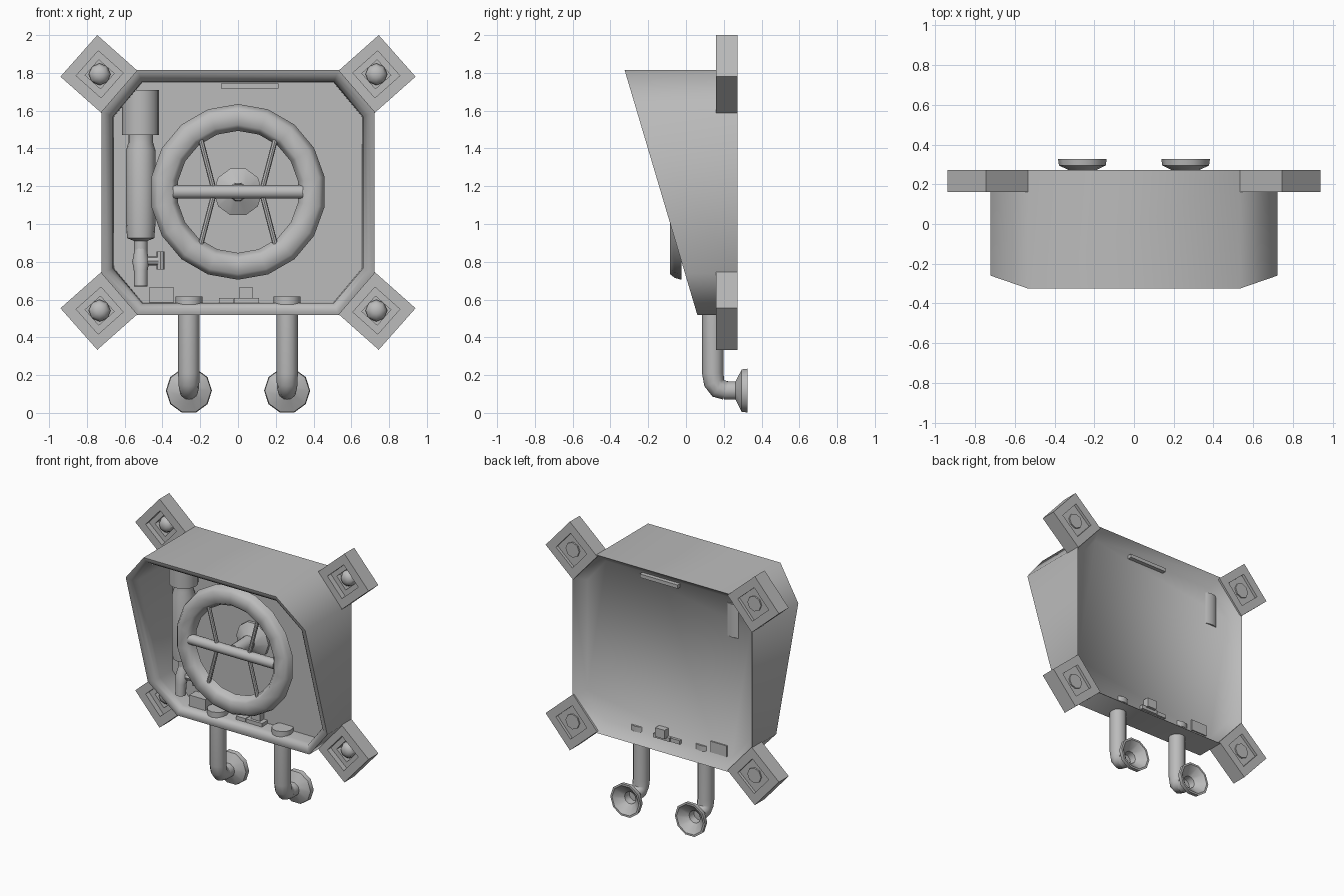
import bpy, bmesh, math
from mathutils import Vector, Matrix

if "Cube" in bpy.data.objects:
    bpy.data.objects.remove(bpy.data.objects["Cube"], do_unlink=True)

steel = bpy.data.materials.new("grey_steel")
steel.use_nodes = True
GREY = (0.5, 0.5, 0.5, 1)
steel.diffuse_color = GREY
steel.node_tree.nodes["Principled BSDF"].inputs["Base Color"].default_value = GREY

MID = 1.167                      # height of the housing centre
X, Y, Z = Vector((1, 0, 0)), Vector((0, 1, 0)), Vector((0, 0, 1))


def finish(name, bm, angle=40):
    bmesh.ops.recalc_face_normals(bm, faces=bm.faces)
    mesh = bpy.data.meshes.new(name)
    bm.to_mesh(mesh)
    bm.free()
    mesh.materials.append(steel)
    ob = bpy.data.objects.new(name, mesh)
    bpy.context.collection.objects.link(ob)
    bpy.ops.object.select_all(action='DESELECT')
    ob.select_set(True)
    bpy.context.view_layer.objects.active = ob
    if angle:
        bpy.ops.object.shade_smooth_by_angle(angle=math.radians(angle))
    return ob


def loft(name, rings, angle=40, closed=False):
    """Skin a row of equal rings, capping the ends unless the row is closed."""
    bm = bmesh.new()
    rows = [[bm.verts.new(p) for p in ring] for ring in rings]
    pairs = list(zip(rows, rows[1:])) + ([(rows[-1], rows[0])] if closed else [])
    for a, b in pairs:
        for i in range(len(a)):
            j = (i + 1) % len(a)
            bm.faces.new((a[i], a[j], b[j], b[i]))
    if not closed:
        bm.faces.new(rows[0])
        bm.faces.new(rows[-1])
    return finish(name, bm, angle)


def sweep(name, path, radii, sides=12, side=X, axis=None, angle=40):
    """Round sections along a path; a fixed axis turns it into a lathe."""
    path = [Vector(p) for p in path]
    rings = []
    for k, p in enumerate(path):
        t = axis or (path[min(k + 1, len(path) - 1)] - path[max(k - 1, 0)]).normalized()
        v = t.cross(side)
        r = radii[k] if isinstance(radii, (list, tuple)) else radii
        turns = [2 * math.pi * i / sides for i in range(sides)]
        rings.append([p + r * (math.cos(a) * side + math.sin(a) * v) for a in turns])
    return loft(name, rings, angle)


def box(name, lo, hi):
    lo, hi = Vector(lo), Vector(hi)
    bm = bmesh.new()
    bmesh.ops.create_cube(bm, size=1, matrix=Matrix.Translation((lo + hi) / 2)
                          @ Matrix.Diagonal((hi - lo).to_4d()))
    return finish(name, bm, 0)


# Housing: octagonal shell with a sloping front and a recessed back panel
def octagon(inset, depth):
    w, h = 0.723 - inset, 0.648 - inset
    cx, cz = 0.19 - 0.59 * inset, 0.22 - 0.59 * inset
    quarter = [(w, h - cz), (w - cx, h)]
    pts = quarter + [(-x, z) for x, z in reversed(quarter)]
    pts += [(-x, -z) for x, z in pts]
    return [(x, depth(z + MID), z + MID) for x, z in pts]


def slope(push):
    return lambda z: -0.325 + (1.815 - z) * 0.297 + push


def flat(y):
    return lambda z: y


loft("housing", [octagon(0.065, flat(0.195)), octagon(0, flat(0.273)),
                 octagon(0, slope(0)), octagon(0.014, slope(0)),
                 octagon(0.035, slope(0.008)), octagon(0.055, slope(0.03)),
                 octagon(0.062, slope(0.06)), octagon(0.066, flat(0.185))], 60)

# Corner brackets with stepped recesses and round bolts
SQUARE = ((0.0125, 0.2075), (0.2075, -0.0125), (-0.0125, -0.2075), (-0.2075, 0.0125))
for sx, across in ((-1, "right"), (1, "left")):
    for sz, level in ((-1, "lower"), (1, "upper")):
        cx, cz = sx * 0.7325, MID + sz * 0.6255
        layers = ((0.37, 0.24), (0.37, 0.2), (0.6, 0.2), (0.6, 0.16), (1, 0.16),
                  (1, 0.273), (0.6, 0.273), (0.6, 0.252))
        loft(f"{level}_{across}_bracket",
             [[(cx + sx * s * x, y, cz + sz * s * z) for x, z in SQUARE]
              for s, y in layers], 0)
        dome = ((0.058, 0.242), (0.058, 0.225), (0.045, 0.2), (0.02, 0.187))
        sweep(f"{level}_{across}_bolt", [(cx, y, cz) for r, y in dome],
              [r for r, y in dome], 8, axis=Y)
        sweep(f"{level}_{across}_bolt_end", [(cx, 0.245, cz), (cx, 0.262, cz)],
              0.055, 8, axis=Y)

# Hand wheel: flat tapered ring, cross bar, thin spokes and hub
WY, WZ = -0.055, 1.17
section = ((0.465, -0.025), (0.455, -0.06), (0.435, -0.085),
           (0.355, -0.085), (0.335, -0.06), (0.323, -0.025))
ring = []
for i in range(18):
    a = 2 * math.pi * i / 18
    ring.append([(r * math.sin(a), y, WZ + r * math.cos(a)) for r, y in section])
loft("wheel_ring", ring, 60, closed=True)
sweep("wheel_bar", [(-0.345, WY, WZ), (0.345, WY, WZ)], 0.036, 12, Y)
for sx in (-1, 1):
    for sz in (-1, 1):
        sweep("wheel_spoke", [(sx * 0.13, WY, WZ + sz * 0.02),
                              (sx * 0.198, WY, WZ + sz * 0.28)], 0.014, 8, Y)
hub = ((0.13, 0.19), (0.13, 0.165), (0.05, 0.12), (0.045, -0.05))
sweep("wheel_hub", [(0, y, WZ) for r, y in hub], [r for r, y in hub], 10, axis=Y)

# Upright canister with a tap
CX, CY = -0.515, 0.11
sweep("canister_cap", [(CX, CY, 1.47), (CX, CY, 1.71)], 0.098, 16)
body = ((0.035, 0.85), (0.035, 0.91), (0.072, 0.925), (0.078, 1.0),
        (0.078, 1.39), (0.066, 1.43), (0.066, 1.48))
sweep("canister", [(CX, CY, z) for r, z in body], [r for r, z in body], 16, axis=Z)
sweep("tap_body", [(CX, 0.075, 0.67), (CX, 0.08, 0.75), (CX, 0.095, 0.8), (CX, CY, 0.88)],
      [0.036, 0.036, 0.045, 0.03], 10)
sweep("tap_stem", [(CX, 0.095, 0.805), (-0.42, 0.095, 0.805)], 0.025, 8, Y)
sweep("tap_handle", [(-0.41, 0.095, 0.76), (-0.41, 0.095, 0.855)], 0.022, 8)

# Small fittings on the floor and ceiling of the housing
box("ceiling_bar", (-0.09, 0.06, 1.717), (0.215, 0.225, 1.743))
box("floor_block", (-0.47, 0.11, 0.585), (-0.34, 0.205, 0.665))
box("floor_plate", (-0.1, 0.12, 0.58), (-0.025, 0.215, 0.608))
box("latch_base", (-0.02, 0.12, 0.58), (0.11, 0.22, 0.608))
box("latch", (0.005, 0.14, 0.6), (0.08, 0.24, 0.665))

# Two drain pipes with elbows, floor caps and flared open ends
for x, across in ((-0.26, "right"), (0.26, "left")):
    sweep(f"{across}_pipe_cap", [(x, 0.14, 0.575), (x, 0.14, 0.615)], 0.072, 12)
    bend = [(0.142, 0.6), (0.142, 0.21), (0.149, 0.16), (0.17, 0.13), (0.21, 0.119)]
    sweep(f"{across}_pipe", [(x, y, z) for y, z in bend],
          [0.057, 0.057, 0.055, 0.053, 0.05], 12)
    flare = ((0.05, 0.2), (0.05, 0.262), (0.118, 0.295), (0.122, 0.326),
             (0.108, 0.326), (0.045, 0.272), (0.04, 0.225))
    sweep(f"{across}_pipe_flare", [(x, y, 0.118) for r, y in flare],
          [r for r, y in flare], 10, axis=Y)
